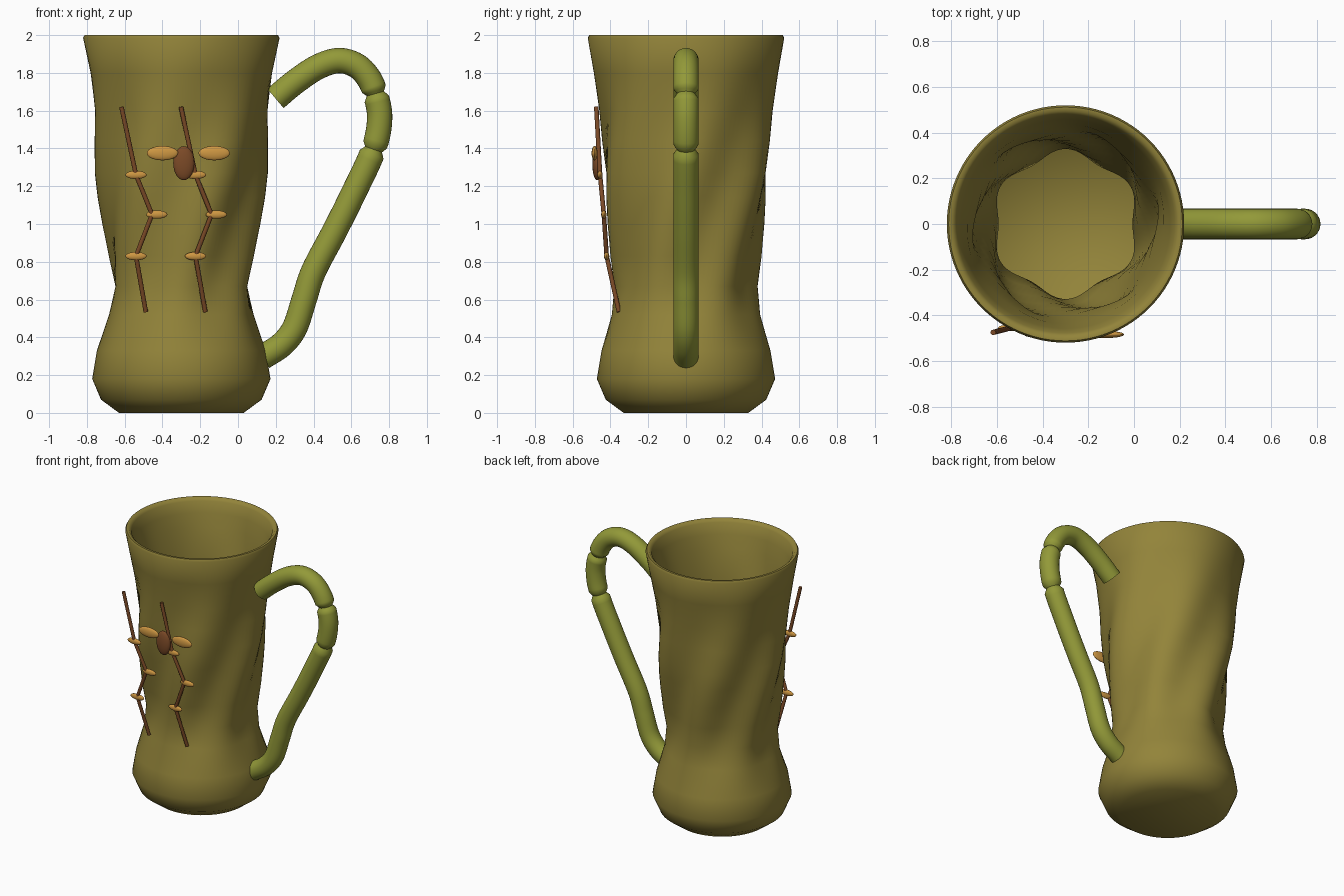
import bpy, bmesh, math
from mathutils import Vector

if "Cube" in bpy.data.objects:
    bpy.data.objects.remove(bpy.data.objects["Cube"])

def mat(name, rgb):
    m = bpy.data.materials.new(name)
    m.diffuse_color = (*rgb, 1)
    m.use_nodes = True
    m.node_tree.nodes["Principled BSDF"].inputs["Base Color"].default_value = m.diffuse_color
    return m

OLIVE = mat("olive glaze", (0.29, 0.23, 0.042))
GREEN = mat("bamboo green", (0.29, 0.32, 0.04))
BROWN = mat("twig brown", (0.20, 0.068, 0.02))
TAN = mat("leaf tan", (0.62, 0.31, 0.055))

def finish(name, bm, material, angle=40):
    bmesh.ops.recalc_face_normals(bm, faces=bm.faces[:])
    me = bpy.data.meshes.new(name)
    bm.to_mesh(me)
    bm.free()
    me.materials.append(material)
    ob = bpy.data.objects.new(name, me)
    bpy.context.collection.objects.link(ob)
    bpy.context.view_layer.objects.active = ob
    for o in bpy.context.selected_objects:
        o.select_set(False)
    ob.select_set(True)
    bpy.ops.object.shade_smooth_by_angle(angle=math.radians(angle))
    return ob

def loft(bm, rings):
    # bridge closed rings and cap both ends
    vs = [[bm.verts.new(p) for p in r] for r in rings]
    n = len(vs[0])
    for a, b in zip(vs, vs[1:]):
        for i in range(n):
            j = (i + 1) % n
            bm.faces.new((a[i], a[j], b[j], b[i]))
    bm.faces.new(vs[0])
    bm.faces.new(vs[-1])

# Mug body: twisted six-lobed profile (z, mean radius, lobe depth), outside then inside
CX = -0.30
wall = [(0.18, .472, 0), (0.33, .447, 0), (0.52, .386, .008), (0.67, .361, .018),
        (0.83, .381, .022), (1.0, .404, .022), (1.14, .423, .022), (1.27, .436, .022),
        (1.44, .444, .018), (1.6, .453, .012), (1.8, .484, .004)]
profile = [(0, .33, 0), (0.07, .425, 0)] + wall + [(1.985, .52, 0), (2.0, .512, 0),
          (2.0, .495, 0), (1.98, .478, 0), (1.9, .458, 0)]
profile += [(z, r - .05, a) for z, r, a in reversed(wall)] + [(0.08, .36, 0)]

def ring(z, r, a, n=96):
    ph = math.radians(30 + (z - 0.67) * 50)
    out = []
    for i in range(n):
        t = 2 * math.pi * i / n
        q = r + a * math.cos(6 * (t - ph))
        out.append((CX + q * math.cos(t), q * math.sin(t), z))
    return out

bm = bmesh.new()
loft(bm, [ring(*p) for p in profile])
finish("mug_body", bm, OLIVE, 60)

def tube(bm, pts, radii, n=20):
    rings = []
    for i, p in enumerate(pts):
        d = (pts[min(i + 1, len(pts) - 1)] - pts[max(i - 1, 0)]).normalized()
        s = d.cross(Vector((0, 1, 0))).normalized()
        u = s.cross(d).normalized()
        rings.append([p + radii[i] * (math.cos(2 * math.pi * k / n) * s + math.sin(2 * math.pi * k / n) * u)
                      for k in range(n)])
    loft(bm, rings)

def catmull(p, steps=8):
    q = [2 * p[0] - p[1]] + p + [2 * p[-1] - p[-2]]
    out = []
    for i in range(1, len(q) - 2):
        a, b, c, d = q[i - 1:i + 3]
        for k in range(steps):
            t = k / steps
            out.append(0.5 * (2 * b + (c - a) * t + (2 * a - 5 * b + 4 * c - d) * t * t
                              + (3 * b - a - 3 * c + d) * t ** 3))
    return out + [p[-1]]

# Handle: bent bamboo tube with two pinched joints
path = [(.198, 1.665), (.30, 1.75), (.42, 1.83), (.53, 1.865), (.625, 1.84), (.69, 1.775), (.727, 1.69),
        (.75, 1.56), (.718, 1.395), (.61, 1.16), (.51, .96), (.40, .75), (.35, .60), (.30, .45),
        (.23, .36), (.13, .295)]
pts = catmull([Vector((x, 0, z)) for x, z in path])
joints = [Vector((.727, 0, 1.69)), Vector((.718, 0, 1.395))]
radii = []
for p in pts:
    d = min((p - j).length for j in joints)
    radii.append(.067 - .02 * max(0, 1 - d / .028))
bm = bmesh.new()
tube(bm, pts, radii, 28)
finish("handle", bm, GREEN)

def ellipsoid(name, loc, size, material):
    bm = bmesh.new()
    bmesh.ops.create_uvsphere(bm, u_segments=24, v_segments=14, radius=1)
    for v in bm.verts:
        v.co = Vector(loc) + Vector([c * s for c, s in zip(v.co, size)])
    finish(name, bm, material)

# Zigzag twigs with a small leaf at every bend
twig = [(-.617, -.475, 1.62), (-.54, -.455, 1.26), (-.455, -.435, 1.05), (-.54, -.42, .83), (-.488, -.355, .535)]
for k, label in enumerate(("left", "right")):
    off = Vector((.315 * k, 0, 0))
    p = [Vector(c) + off for c in twig]
    bm = bmesh.new()
    for a, b in zip(p, p[1:]):
        tube(bm, [a, b], [.012, .012], 12)
    finish(label + "_twig", bm, BROWN)
    for i in (1, 2, 3):
        dx = .025 if i == 2 else 0
        ellipsoid(f"{label}_leaf_{i}", p[i] + Vector((dx, 0, 0)), (.056, .014, .022), TAN)

# Beetle: oval body with two wings
ellipsoid("insect_body", (-.287, -.472, 1.322), (.056, .024, .09), BROWN)
for x, side in ((-.40, "left"), (-.126, "right")):
    ellipsoid(side + "_wing", (x, -.484, 1.375), (.083, .016, .038), TAN)
